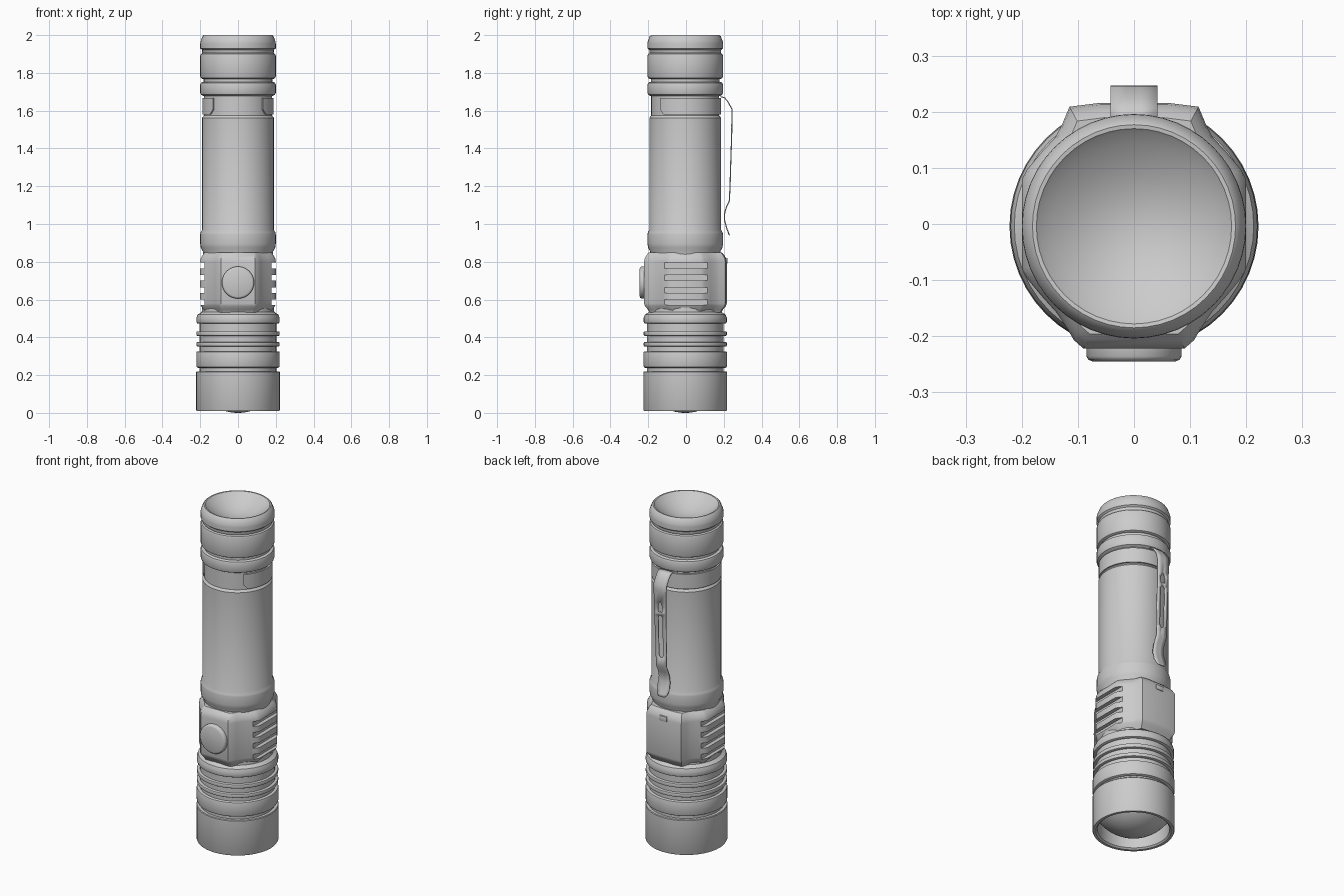
import bpy, bmesh, math
from mathutils import Vector

if "Cube" in bpy.data.objects:
    bpy.data.objects.remove(bpy.data.objects["Cube"])

CY = -0.004   # body axis sits slightly forward because of the clip
SEG = 48


def finish(name, bm, angle=35):
    bmesh.ops.remove_doubles(bm, verts=bm.verts[:], dist=1e-5)
    bmesh.ops.recalc_face_normals(bm, faces=bm.faces[:])
    me = bpy.data.meshes.new(name)
    bm.to_mesh(me)
    bm.free()
    ob = bpy.data.objects.new(name, me)
    bpy.context.collection.objects.link(ob)
    shade(ob, angle)
    return ob


def shade(ob, angle=35):
    bpy.ops.object.select_all(action='DESELECT')
    ob.select_set(True)
    bpy.context.view_layer.objects.active = ob
    bpy.ops.object.shade_smooth_by_angle(angle=math.radians(angle))


def lathe(name, profile, angle=35):
    """Revolve (radius, z) points about the torch axis."""
    bm = bmesh.new()
    vs = [bm.verts.new((r, CY, z)) for r, z in profile]
    es = [bm.edges.new(p) for p in zip(vs, vs[1:])]
    bmesh.ops.spin(bm, geom=vs + es, cent=(0, CY, 0), axis=(0, 0, 1),
                   angle=2 * math.pi, steps=SEG, use_merge=True)
    return finish(name, bm, angle)


def box(name, cx, cy, cz, sx, sy, sz, bevel=0.0):
    bm = bmesh.new()
    bmesh.ops.create_cube(bm, size=1)
    for v in bm.verts:
        v.co = Vector((cx + v.co.x * sx, cy + v.co.y * sy, cz + v.co.z * sz))
    if bevel:
        bmesh.ops.bevel(bm, geom=bm.edges[:], offset=bevel, segments=2,
                        profile=0.5, affect='EDGES')
    return finish(name, bm)


def band(r, z0, z1, b0=0.012, b1=0.012):
    """Rounded ring profile, listed from top (z1) to bottom (z0)."""
    return [(r - b1, z1), (r - b1 * .3, z1 - b1 * .4), (r, z1 - b1 * 1.2),
            (r, z0 + b0 * 1.2), (r - b0 * .3, z0 + b0 * .4), (r - b0, z0)]


# Tail cap with its shallow dish
dish = [(0.168 * i / 8, 1.925 + 0.068 * (i / 8) ** 2) for i in range(9)]
lathe("tail_cap", dish + [(0.174, 1.999), (0.181, 2.0), (0.188, 1.994),
      (0.199, 1.965), (0.2, 1.955), (0.2, 1.93), (0.19, 1.922), (0.19, 1.908)]
      + band(0.2, 1.768, 1.905) + [(0.182, 1.768), (0.182, 1.752)]
      + band(0.2, 1.68, 1.752) + [(0.17, 1.672)])

# Main battery tube with the clip groove at its top and a collar at its bottom
lathe("body_tube", [(0.18, 1.69), (0.18, 1.575), (0.184, 1.57), (0.19, 1.562),
      (0.19, 0.97), (0.198, 0.955), (0.2, 0.945), (0.2, 0.895), (0.197, 0.875),
      (0.186, 0.855), (0.184, 0.83)])

# Head: grip bands, cooling fins and the open bezel
lathe("head", [(0.19, 0.57), (0.192, 0.535)]
      + band(0.22, 0.472, 0.53, 0.008, 0.022) + [(0.203, 0.472), (0.203, 0.432)]
      + band(0.22, 0.408, 0.432, 0.004, 0.004) + [(0.203, 0.408), (0.203, 0.375)]
      + band(0.22, 0.352, 0.375, 0.004, 0.004) + [(0.203, 0.352), (0.203, 0.326)]
      + band(0.221, 0.238, 0.326, 0.01, 0.006) + [(0.203, 0.238), (0.203, 0.22),
      (0.219, 0.22), (0.222, 0.216), (0.222, 0.016), (0.219, 0.01),
      (0.204, 0.01), (0.195, 0.018), (0.193, 0.12)])

# Domed lens inside the bezel
R = 0.24
lathe("lens", [(R * math.sin(a), R - R * math.cos(a))
               for a in [math.radians(53.5) * i / 12 for i in range(13)]])

# Switch housing: pads front and back, flat grips on both sides
half = [(0.09, -0.222), (0.107, -0.207), (0.12, -0.185), (0.138, -0.158),
        (0.165, -0.128), (0.19, -0.098), (0.2, -0.08), (0.2, 0.08),
        (0.19, 0.098), (0.165, 0.128), (0.14, 0.155), (0.128, 0.178),
        (0.115, 0.209), (0.06, 0.216)]
outline = half + [(-x, y) for x, y in reversed(half)]
bm = bmesh.new()
rings = []
for z, s in [(0.532, 0.87), (0.548, 0.91), (0.565, 0.98), (0.58, 1),
             (0.80, 1), (0.818, 0.985), (0.838, 0.93), (0.85, 0.88)]:
    rings.append([bm.verts.new((x * s, CY + (y - CY) * s, z)) for x, y in outline])
n = len(outline)
for a, b in zip(rings, rings[1:]):
    for i in range(n):
        j = (i + 1) % n
        bm.faces.new((a[i], a[j], b[j], b[i]))
bm.faces.new(rings[0])
bm.faces.new(rings[-1])
housing = finish("switch_housing", bm)

# Side grip grooves
for side in (-1, 1):
    for k in range(4):
        c = box("groove_cutter", side * 0.227, 0, 0.78 - 0.065 * k,
                0.1, 0.25, 0.03)
        m = housing.modifiers.new("groove", 'BOOLEAN')
        m.object, m.operation, m.solver = c, 'DIFFERENCE', 'EXACT'
        bpy.context.view_layer.objects.active = housing
        bpy.ops.object.modifier_apply(modifier=m.name)
        bpy.data.objects.remove(c)
shade(housing)

# Port cover tab on the back pad
box("port_tab", 0, 0.209, 0.805, 0.05, 0.022, 0.03, 0.004)

# Push button, lathed along y
bm = bmesh.new()
prof = [(0, -0.245), (0.074, -0.245), (0.081, -0.242), (0.085, -0.236), (0.085, -0.21)]
vs = [bm.verts.new((r, y, 0.69)) for r, y in prof]
es = [bm.edges.new(p) for p in zip(vs, vs[1:])]
bmesh.ops.spin(bm, geom=vs + es, cent=(0, 0, 0.69), axis=(0, 1, 0),
               angle=2 * math.pi, steps=40, use_merge=True)
finish("push_button", bm)

# Open clip ring around the neck, gap at the front, tips narrowed
bm = bmesh.new()
cols = []
N = 36
for i in range(N + 1):
    t = -math.radians(45) + math.radians(270) * i / N
    low = 1.605 if i in (0, N) else 1.58
    cols.append([bm.verts.new((r * math.cos(t), CY + r * math.sin(t), z))
                 for r, z in ((0.18, low), (0.189, low), (0.189, 1.668), (0.18, 1.668))])
for a, b in zip(cols, cols[1:]):
    for k in range(4):
        bm.faces.new((a[k], a[(k + 1) % 4], b[(k + 1) % 4], b[k]))
bm.faces.new(cols[0])
bm.faces.new(cols[-1])
finish("clip_ring", bm)

# Pocket clip: rows of (y, z, half width, slot half width, slot open below)
rows = [(0.183, 1.675, .042, .012, 0), (0.205, 1.668, .042, .012, 0),
        (0.22, 1.65, .042, .012, 0), (0.243, 1.61, .042, .012, 0),
        (0.244, 1.58, .041, .012, 0), (0.242, 1.51, .039, .004, 1),
        (0.242, 1.485, .039, .014, 1), (0.241, 1.45, .038, .014, 0),
        (0.240, 1.43, .038, .006, 1), (0.240, 1.415, .038, .014, 1),
        (0.236, 1.30, .036, .014, 1), (0.233, 1.19, .035, .014, 1),
        (0.232, 1.175, .035, .006, 0), (0.229, 1.12, .034, .012, 0),
        (0.212, 1.085, .034, .012, 0), (0.203, 1.05, .035, .012, 0),
        (0.204, 1.02, .038, .012, 0), (0.215, 0.98, .04, .012, 0),
        (0.224, 0.955, .034, .012, 0), (0.230, 0.94, .02, .008, 0)]
bm = bmesh.new()
grid = [[bm.verts.new((x, y, z)) for x in (-w, -s, s, w)] for y, z, w, s, o in rows]
for (a, b), row in zip(zip(grid, grid[1:]), rows):
    for k in range(3):
        if not (k == 1 and row[4]):
            bm.faces.new((a[k], b[k], b[k + 1], a[k + 1]))
clip = finish("pocket_clip", bm)
m = clip.modifiers.new("thickness", 'SOLIDIFY')
m.thickness, m.offset = 0.006, 0
